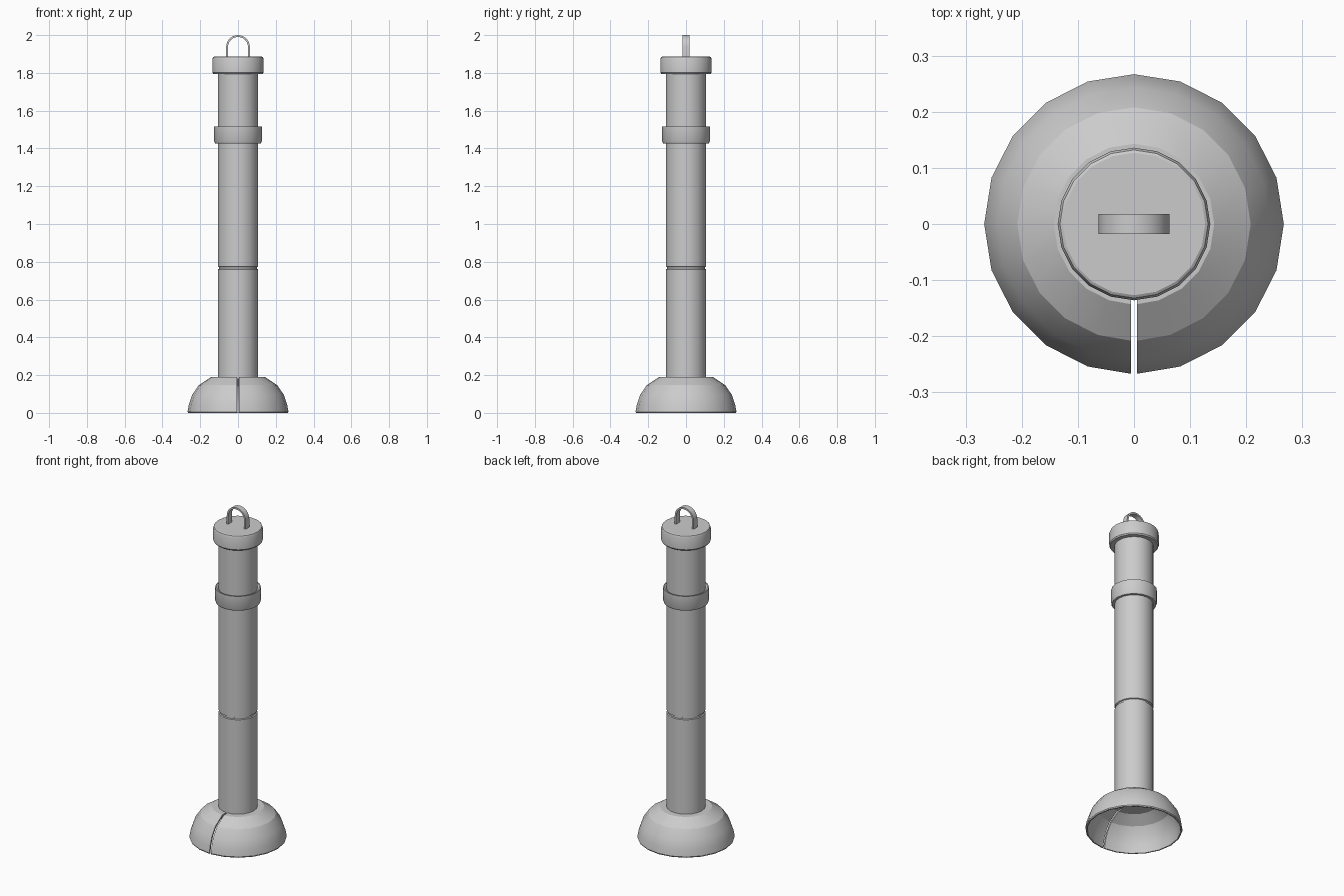
import bpy, bmesh, math

if "Cube" in bpy.data.objects:
    bpy.data.objects.remove(bpy.data.objects["Cube"])

SIDES = 20


def finish(name, bm, angle=30):
    bmesh.ops.remove_doubles(bm, verts=bm.verts, dist=1e-5)
    bmesh.ops.recalc_face_normals(bm, faces=bm.faces)
    mesh = bpy.data.meshes.new(name)
    bm.to_mesh(mesh)
    bm.free()
    ob = bpy.data.objects.new(name, mesh)
    bpy.context.collection.objects.link(ob)
    bpy.ops.object.select_all(action='DESELECT')
    ob.select_set(True)
    bpy.context.view_layer.objects.active = ob
    bpy.ops.object.shade_smooth_by_angle(angle=math.radians(angle))
    return ob


def lathe(name, profile, slit=0.0, loop=False, angle=30):
    """Revolve (radius, z) points about z; slit leaves a gap on the front."""
    bm = bmesh.new()
    columns = []
    for i in range(SIDES + 1):
        a = -math.pi / 2 + 2 * math.pi * i / SIDES
        side = slit if i == 0 else -slit if i == SIDES else 0
        columns.append([bm.verts.new((r * math.cos(a) + side, r * math.sin(a), z))
                        for r, z in profile])
    n = len(profile)
    for c, d in zip(columns, columns[1:]):
        for j in range(n if loop else n - 1):
            k = (j + 1) % n
            if profile[j][0] or profile[k][0]:
                quad = [c[j], d[j], d[k], c[k]]
                if not profile[j][0]:
                    quad = [c[j], d[k], c[k]]
                elif not profile[k][0]:
                    quad = [c[j], d[j], c[k]]
                bm.faces.new(quad)
    if slit:
        bm.faces.new(columns[0])
        bm.faces.new(columns[-1])
    return finish(name, bm, angle)


# Split suction-cup base: thin open dome
outer = [(0.10, 0.19), (0.143, 0.19), (0.208, 0.147), (0.243, 0.095),
         (0.260, 0.045), (0.267, 0.006), (0.264, 0)]
inner = [(0.257, 0), (0.249, 0.045), (0.233, 0.092), (0.201, 0.139),
         (0.139, 0.18), (0.10, 0.18)]
lathe("base_dome", outer + inner, slit=0.005, loop=True, angle=22)

# Tube with a shallow groove
lathe("tube", [(0, 0.18), (0.107, 0.18), (0.107, 0.76), (0.101, 0.763),
               (0.101, 0.772), (0.107, 0.775), (0.107, 1.80), (0, 1.80)])

# Collar around the upper tube
lathe("collar", [(0.105, 1.427), (0.121, 1.427), (0.126, 1.437),
                 (0.126, 1.515), (0.119, 1.515), (0.105, 1.505)], loop=True)

# Bevelled end cap
lathe("end_cap", [(0, 1.795), (0.131, 1.795), (0.136, 1.802), (0.136, 1.873),
                  (0.132, 1.883), (0.127, 1.886), (0, 1.886)])

# Hanging loop: flat strap bent into an arch
bm = bmesh.new()
steps = 12
arc = [(math.cos(math.pi * i / steps), math.sin(math.pi * i / steps))
       for i in range(steps + 1)]
path = [(1, None)] + arc + [(-1, None)]
sections = []
for c, s in path:
    z = lambda r: 1.88 if s is None else 1.937 + r * s
    sections.append([bm.verts.new((r * c, y, z(r))) for r, y in
                     ((0.063, -0.0175), (0.063, 0.0175),
                      (0.053, 0.0175), (0.053, -0.0175))])
for a, b in zip(sections, sections[1:]):
    for j in range(4):
        k = (j + 1) % 4
        bm.faces.new((a[j], a[k], b[k], b[j]))
bm.faces.new(sections[0])
bm.faces.new(sections[-1])
finish("hanging_loop", bm)
